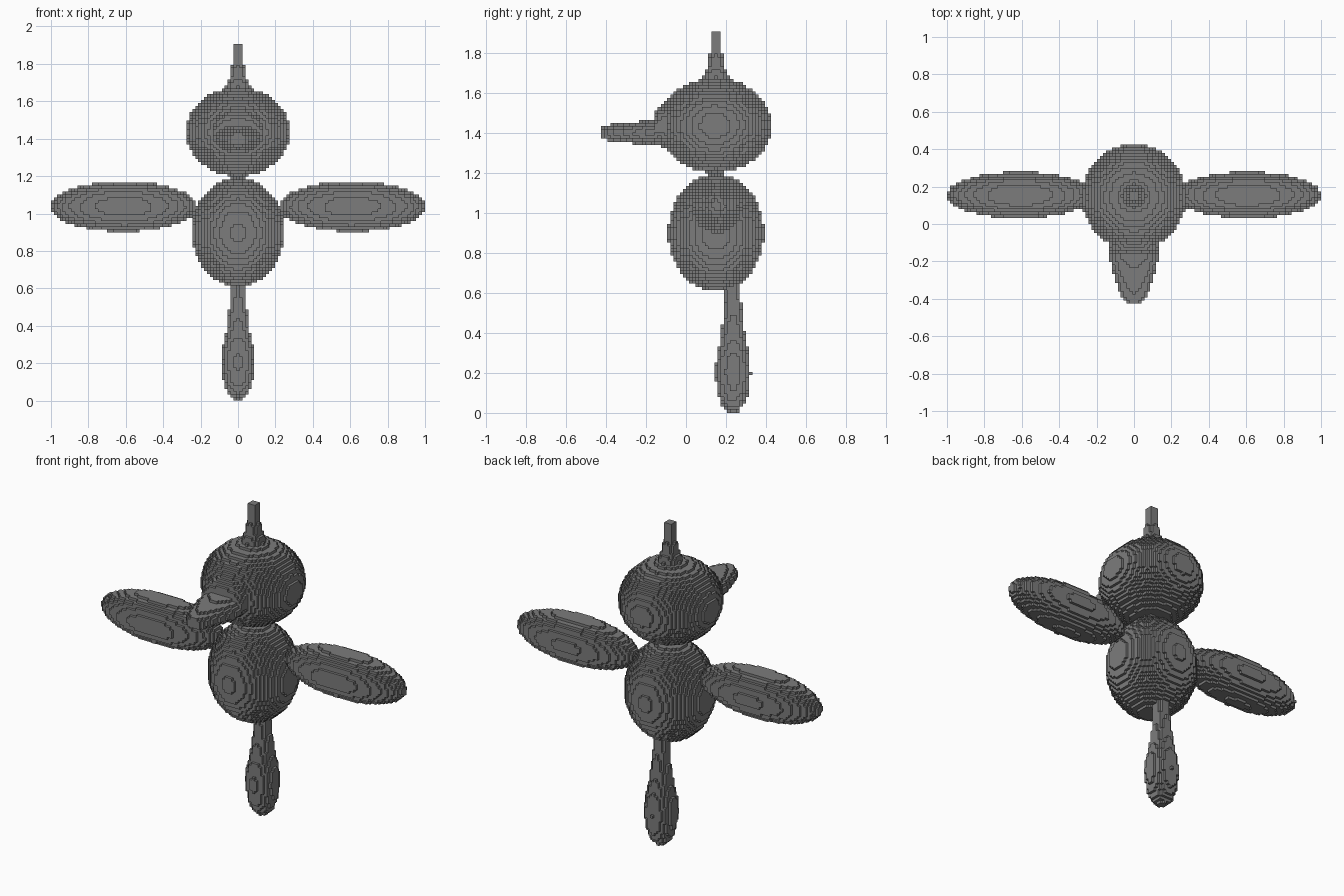
import bpy
import bmesh
from math import ceil
from mathutils import Vector

CELL = 2 / 127      # edge length of one cube
MID_Y = 0.15        # depth of the body's axis

if "Cube" in bpy.data.objects:
    bpy.data.objects.remove(bpy.data.objects["Cube"], do_unlink=True)

grey = bpy.data.materials.new("plain grey")
grey.use_nodes = True
grey.diffuse_color = (0.2, 0.2, 0.2, 1)
bsdf = grey.node_tree.nodes["Principled BSDF"]
bsdf.inputs["Base Color"].default_value = grey.diffuse_color
bsdf.inputs["Roughness"].default_value = 0.8


def cell_centre(c):
    return Vector((c[0] * CELL, MID_Y + c[1] * CELL, (c[2] + 0.5) * CELL))


def fill(low, high, inside):
    """Cells in a box whose centres lie inside a shape."""
    start = [int((low[0]) / CELL) - 2, int((low[1] - MID_Y) / CELL) - 2,
             max(0, int(low[2] / CELL) - 2)]
    stop = [ceil(high[0] / CELL) + 2, ceil((high[1] - MID_Y) / CELL) + 2,
            ceil(high[2] / CELL) + 2]
    return {(i, j, k)
            for i in range(start[0], stop[0])
            for j in range(start[1], stop[1])
            for k in range(start[2], stop[2])
            if inside(cell_centre((i, j, k)))}


def ellipsoid(centre, radii):
    c, r = Vector(centre), Vector(radii)
    return fill(c - r, c + r,
                lambda p: sum(((p[a] - c[a]) / r[a]) ** 2 for a in range(3)) <= 1)


def section(profile, t):
    """Interpolate the rows (position, values...) of a profile."""
    for a, b in zip(profile, profile[1:]):
        if a[0] <= t <= b[0]:
            f = (t - a[0]) / (b[0] - a[0])
            return [u + (v - u) * f for u, v in zip(a[1:], b[1:])]
    return None


def turned(profile, y):
    """Upright round shape from rows of (height, radius)."""
    r = max(row[1] for row in profile)

    def inside(p):
        s = section(profile, p.z)
        return s is not None and p.x ** 2 + (p.y - y) ** 2 <= s[0] ** 2
    return fill((-r, y - r, profile[0][0]), (r, y + r, profile[-1][0]), inside)


def beak_shape(profile):
    """Oval loft along y from rows of (y, middle height, half width, half height)."""
    def inside(p):
        s = section(profile, p.y)
        return s is not None and (p.x / s[1]) ** 2 + ((p.z - s[0]) / s[2]) ** 2 <= 1
    return fill((-0.2, profile[0][0], 1.25), (0.2, profile[-1][0], 1.65), inside)


left_wing = ellipsoid((0.61, 0.155, 1.037), (0.39, 0.125, 0.135))

parts = {
    "head": ellipsoid((0, MID_Y - 0.005, 1.437), (0.278, 0.282, 0.236)),
    "body": ellipsoid((0, MID_Y, 0.9), (0.248, 0.24, 0.291)),
    "neck": turned([(1.15, 0.035), (1.25, 0.035)], MID_Y),
    "left_wing": left_wing,
    "right_wing": {(-i, j, k) for i, j, k in left_wing},
    "tail": turned([(0, 0.02), (0.04, 0.055), (0.1, 0.078), (0.2, 0.089),
                    (0.28, 0.083), (0.36, 0.064), (0.45, 0.052),
                    (0.55, 0.041), (0.66, 0.036)], 0.235),
    "crest": turned([(1.6, 0.1), (1.67, 0.066), (1.71, 0.05), (1.76, 0.04),
                     (1.81, 0.028), (1.9, 0.024)], MID_Y),
    "beak": beak_shape([(-0.43, 1.4, 0.035, 0.024), (-0.4, 1.4, 0.065, 0.038),
                        (-0.3, 1.4, 0.1, 0.048), (-0.2, 1.4, 0.128, 0.062),
                        (-0.165, 1.4, 0.13, 0.068), (-0.14, 1.435, 0.13, 0.095),
                        (-0.05, 1.44, 0.15, 0.15)]),
}

solid = set().union(*parts.values())


def build(name, cells):
    """Skin a set of cells with square faces wherever they meet empty space."""
    bm = bmesh.new()
    corners = {}

    def corner(key):
        if key not in corners:
            corners[key] = bm.verts.new(
                cell_centre(key) - Vector((CELL, CELL, CELL)) / 2)
        return corners[key]

    for cell in sorted(cells):
        for axis in range(3):
            for side in (0, 1):
                beside = list(cell)
                beside[axis] += 2 * side - 1
                if tuple(beside) in solid:
                    continue
                loop = []
                for u, v in ((0, 0), (1, 0), (1, 1), (0, 1)):
                    key = list(cell)
                    key[axis] += side
                    key[(axis + 1) % 3] += u
                    key[(axis + 2) % 3] += v
                    loop.append(corner(tuple(key)))
                bm.faces.new(loop if side else loop[::-1])
    mesh = bpy.data.meshes.new(name)
    bm.to_mesh(mesh)
    bm.free()
    mesh.materials.append(grey)
    bpy.context.collection.objects.link(bpy.data.objects.new(name, mesh))


# Each cell belongs to the first part that claims it
claimed = set()
for part_name, part_cells in parts.items():
    build(part_name, part_cells - claimed)
    claimed |= part_cells
